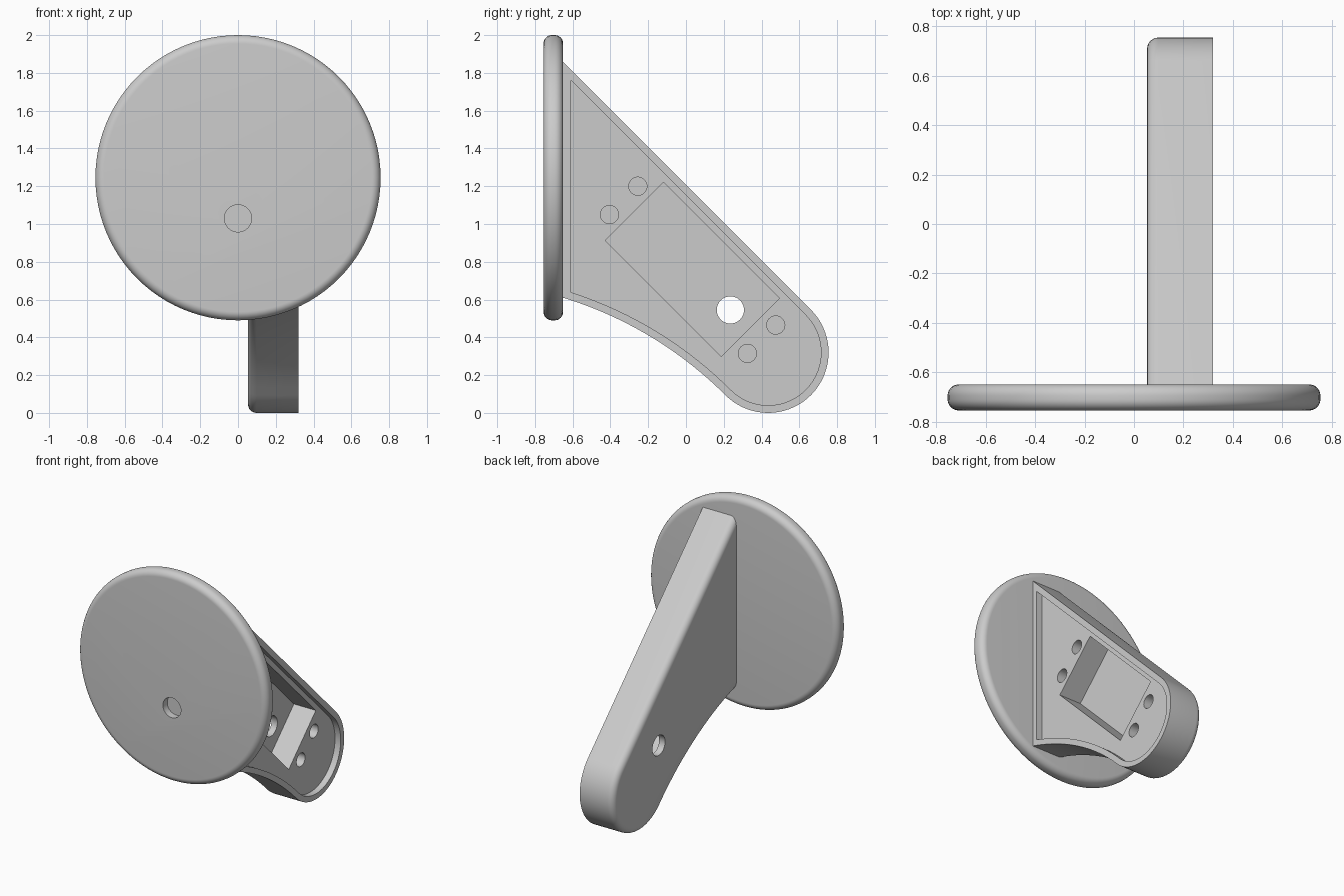
import bpy, bmesh
from math import pi, sin, cos, sqrt, radians
from mathutils import Matrix, Vector

if "Cube" in bpy.data.objects:
    bpy.data.objects.remove(bpy.data.objects["Cube"], do_unlink=True)

grey = bpy.data.materials.new("plain grey")
grey.use_nodes = True
colour = (0.6, 0.6, 0.6, 1)
grey.diffuse_color = colour
grey.node_tree.nodes["Principled BSDF"].inputs["Base Color"].default_value = colour


def finish(name, bm):
    bmesh.ops.recalc_face_normals(bm, faces=bm.faces)
    mesh = bpy.data.meshes.new(name)
    bm.to_mesh(mesh)
    bm.free()
    mesh.materials.append(grey)
    ob = bpy.data.objects.new(name, mesh)
    bpy.context.collection.objects.link(ob)
    return ob


def loft(name, rings):
    """Closed solid through matching rings of points."""
    bm = bmesh.new()
    loops = [[bm.verts.new(p) for p in ring] for ring in rings]
    n = len(loops[0])
    for a, b in zip(loops, loops[1:]):
        for i in range(n):
            j = (i + 1) % n
            bm.faces.new((a[i], a[j], b[j], b[i]))
    bm.faces.new(loops[0])
    bm.faces.new(loops[-1])
    return finish(name, bm)


def cylinder(name, start, end, radius):
    bm = bmesh.new()
    a, b = Vector(start), Vector(end)
    turn = (b - a).to_track_quat('Z', 'Y').to_matrix().to_4x4()
    bmesh.ops.create_cone(bm, cap_ends=True, segments=40, radius1=radius, radius2=radius,
                          depth=(b - a).length, matrix=Matrix.Translation((a + b) / 2) @ turn)
    return finish(name, bm)


def cut(ob, cutter):
    mod = ob.modifiers.new("cut", 'BOOLEAN')
    mod.operation, mod.solver, mod.object = 'DIFFERENCE', 'EXACT', cutter
    bpy.context.view_layer.objects.active = ob
    bpy.ops.object.modifier_apply(modifier=mod.name)
    bpy.data.objects.remove(cutter, do_unlink=True)


def smooth(ob):
    bpy.ops.object.select_all(action='DESELECT')
    ob.select_set(True)
    bpy.context.view_layer.objects.active = ob
    bpy.ops.object.shade_smooth_by_angle(angle=radians(30))


# Arm outline: straight top edge, round foot, hollow lower edge
FOOT_Y, FOOT_Z, FOOT_R = 0.435, 0.32, 0.32
ARC_Y, ARC_Z, ARC_R = -1.255, -1.37, 2.07


def outline(x, inset, y_end):
    r, big = FOOT_R - inset, ARC_R + inset
    top = FOOT_Y + FOOT_Z + r * sqrt(2)
    pts = [(x, y_end, top - y_end)]
    for i in range(37):
        a = pi / 4 - pi * i / 36
        pts.append((x, FOOT_Y + r * cos(a), FOOT_Z + r * sin(a)))
    y_start = pts[-1][1]
    for i in range(1, 21):
        y = y_start + (y_end - y_start) * i / 20
        pts.append((x, y, ARC_Z + sqrt(big ** 2 - (y - ARC_Y) ** 2)))
    return pts


# Arm with a rounded closed side and an open side
X_CLOSED, X_OPEN, ROUND, LIP = 0.053, 0.32, 0.045, 0.045
rings = [outline(X_OPEN, 0, -0.66)]
for i in range(7):
    a = pi / 2 * i / 6
    rings.append(outline(X_CLOSED + ROUND * (1 - sin(a)), ROUND * (1 - cos(a)), -0.66))
arm = loft("arm", rings)

# Shallow lipped recess
floor = X_OPEN - LIP
cut(arm, loft("recess_cutter", [outline(floor, 0.04, -0.61), outline(0.4, 0.04, -0.61)]))

# Deep slanted rectangular pocket
bm = bmesh.new()
bmesh.ops.create_cube(bm, size=1, matrix=Matrix.Translation((0.25, 0.034, 0.76))
                      @ Matrix.Rotation(-pi / 4, 4, 'X') @ Matrix.Diagonal((0.3, 0.87, 0.436, 1)))
cut(arm, finish("pocket_cutter", bm))

# Four blind screw holes and one cable hole
for y, z in ((-0.255, 1.2), (-0.405, 1.05), (0.475, 0.465), (0.325, 0.315)):
    cut(arm, cylinder("screw_cutter", (floor - 0.1, y, z), (0.4, y, z), 0.048))
cut(arm, cylinder("cable_cutter", (-0.1, 0.235, 0.545), (0.4, 0.235, 0.545), 0.072))
smooth(arm)

# Round plate with rounded rims
RADIUS, RIM, MID_Z = 0.755, 0.045, 1.245
profile = []
for y, side in ((-0.755 + RIM, -1), (-0.65 - RIM, 1)):
    for i in range(9):
        t = i / 8 if side > 0 else 1 - i / 8
        a = t * pi / 2
        profile.append((RADIUS - RIM + RIM * cos(a), y + side * RIM * sin(a)))
plate = loft("round_plate", [[(r * cos(2 * pi * k / 96), y, MID_Z + r * sin(2 * pi * k / 96))
                              for k in range(96)] for r, y in profile])
cut(plate, cylinder("plate_hole_cutter", (0, -0.9, 1.03), (0, -0.705, 1.03), 0.072))
smooth(plate)
